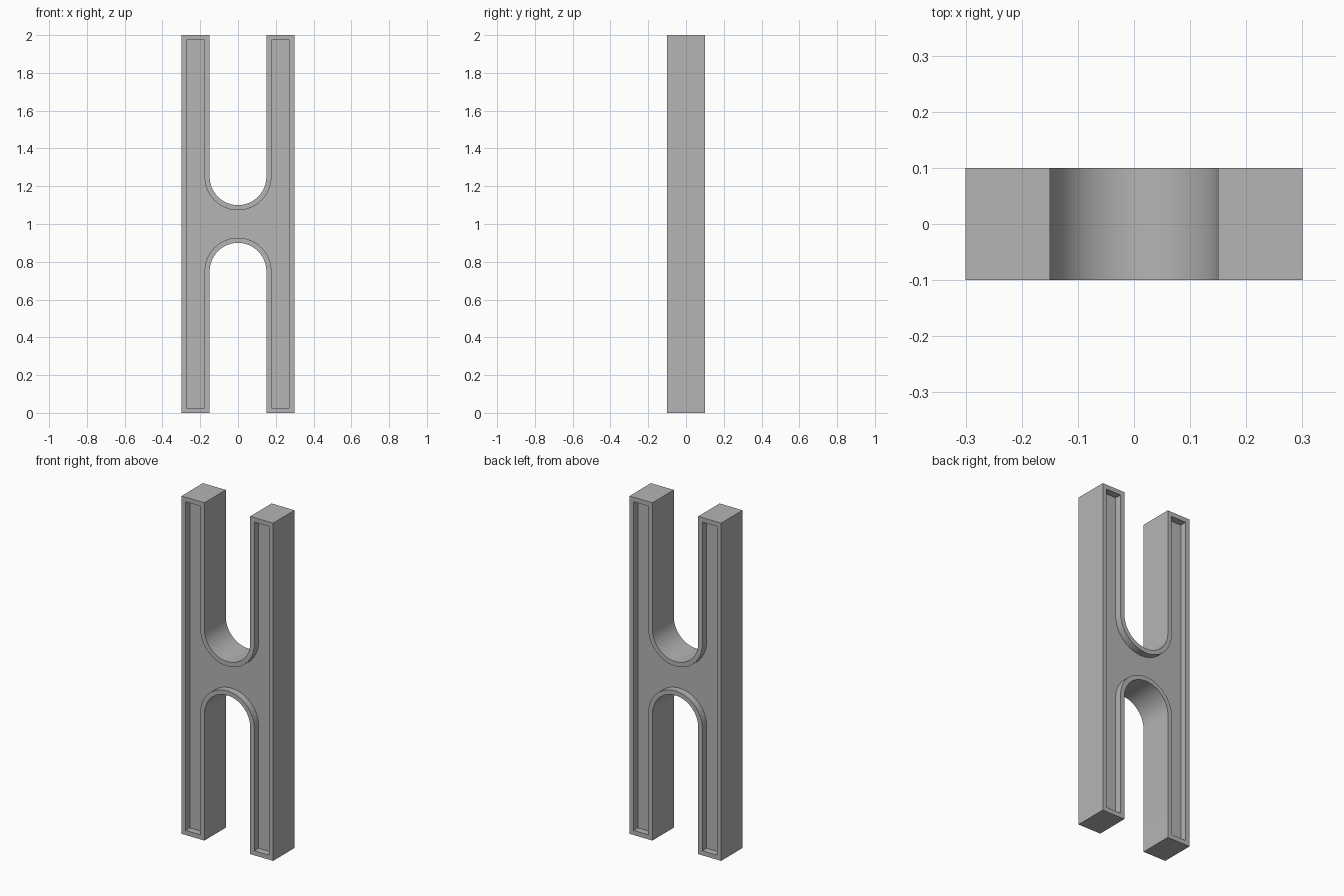
import bpy, bmesh, math

if "Cube" in bpy.data.objects:
    bpy.data.objects.remove(bpy.data.objects["Cube"], do_unlink=True)

HALF_W, HALF_D, HEIGHT = 0.3, 0.1, 2.0
NOTCH_R, ARC_Z = 0.15, 1.25
RIM, RECESS, STEPS = 0.027, 0.04, 40


def outline(inset):
    """H-shaped outline in x, z with two round-ended slots, offset inwards."""
    w, r, top = HALF_W - inset, NOTCH_R + inset, HEIGHT - inset
    arc = [(r * math.cos(math.pi * i / STEPS), ARC_Z - r * math.sin(math.pi * i / STEPS))
           for i in range(STEPS + 1)]
    upper = [(w, top), (r, top)] + arc + [(-r, top), (-w, top)]
    lower = [(-x, HEIGHT - z) for x, z in upper]
    return upper + lower


# Rings run from the front recess, over the rim and outer wall, to the back recess
front = [(RIM, RECESS - HALF_D), (RIM, -HALF_D), (0, -HALF_D)]
stations = front + [(inset, -y) for inset, y in reversed(front)]

bm = bmesh.new()
rings = [[bm.verts.new((x, y, z)) for x, z in outline(inset)] for inset, y in stations]
for a, b in zip(rings, rings[1:]):
    for i in range(len(a)):
        j = (i + 1) % len(a)
        bm.faces.new((a[i], a[j], b[j], b[i]))

# Recessed web faces on both sides
bm.faces.new(rings[0])
bm.faces.new(rings[-1])
bmesh.ops.recalc_face_normals(bm, faces=bm.faces)
bmesh.ops.triangulate(bm, faces=[f for f in bm.faces if len(f.verts) > 4])

mesh = bpy.data.meshes.new("h_frame")
bm.to_mesh(mesh)
bm.free()
frame = bpy.data.objects.new("h_frame", mesh)
bpy.context.collection.objects.link(frame)

# Plain grey
grey = bpy.data.materials.new("plain grey")
grey.use_nodes = True
colour = (0.46, 0.46, 0.46, 1)
grey.diffuse_color = colour
grey.node_tree.nodes["Principled BSDF"].inputs["Base Color"].default_value = colour
mesh.materials.append(grey)

bpy.ops.object.select_all(action="DESELECT")
frame.select_set(True)
bpy.context.view_layer.objects.active = frame
bpy.ops.object.shade_smooth_by_angle(angle=math.radians(30))
